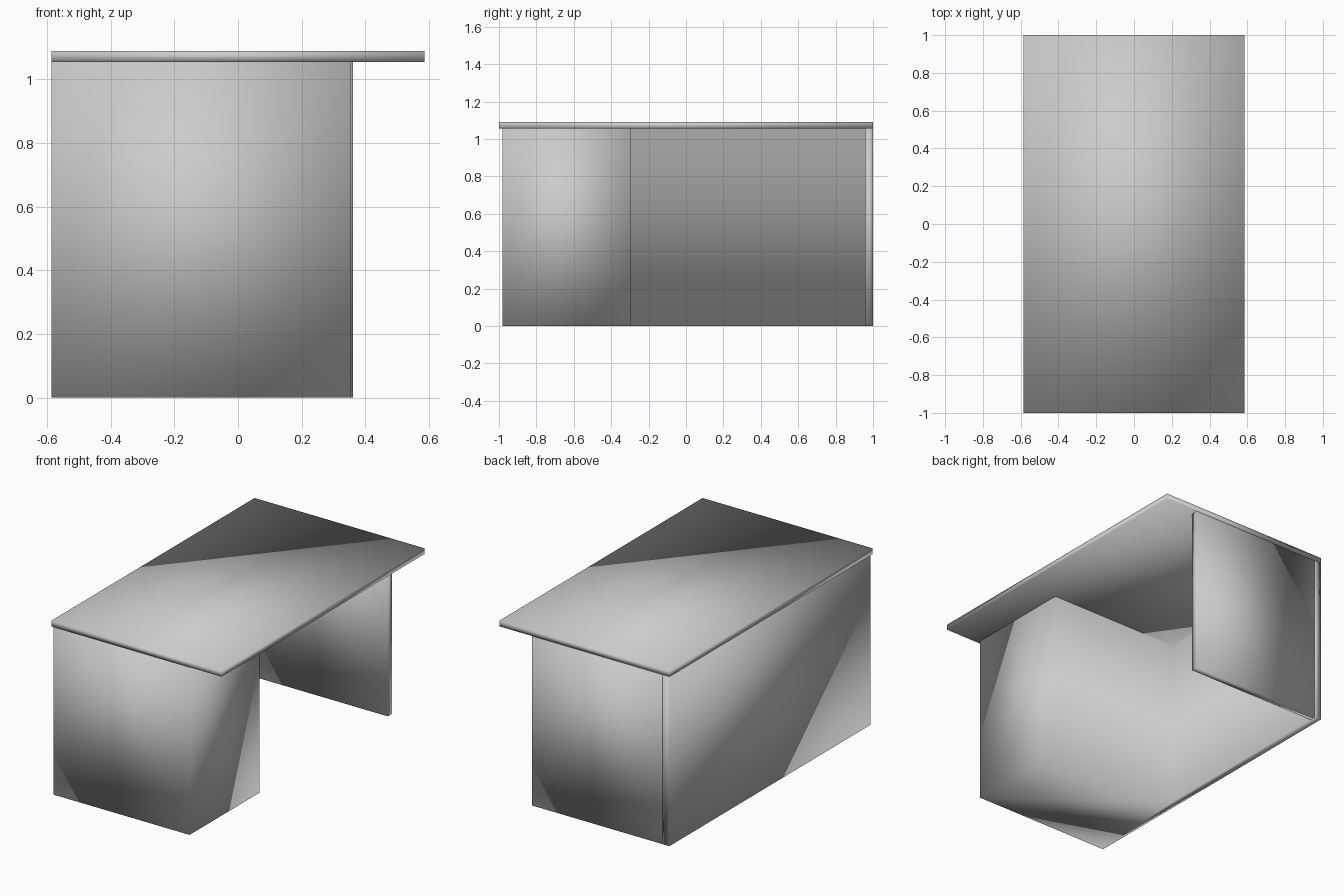
import bpy
import bmesh

if "Cube" in bpy.data.objects:
    bpy.data.objects.remove(bpy.data.objects["Cube"])

LEFT, TOP_Z = -0.586, 1.055   # outer face of the back panel, underside of the top
BACK_T = 0.046                # back panel thickness


def prism(name, outline, z0, z1):
    """Extrude a counter-clockwise plan outline from z0 to z1."""
    bm = bmesh.new()
    base = bm.faces.new([bm.verts.new((x, y, z0)) for x, y in outline])
    ext = bmesh.ops.extrude_face_region(bm, geom=[base], use_keep_orig=True)
    for v in ext["geom"]:
        if isinstance(v, bmesh.types.BMVert):
            v.co.z = z1
    bmesh.ops.recalc_face_normals(bm, faces=bm.faces[:])
    for f in bm.faces:
        f.smooth = True       # original shades softly across its corners
    mesh = bpy.data.meshes.new(name)
    bm.to_mesh(mesh)
    bm.free()
    obj = bpy.data.objects.new(name, mesh)
    bpy.context.collection.objects.link(obj)
    return obj


def rect(x0, x1, y0, y1):
    return [(x0, y0), (x1, y0), (x1, y1), (x0, y1)]


# Desk top slab
prism("desk_top", rect(-0.586, 0.586, -1.0, 1.0), TOP_Z, 1.09)

# Solid pedestal with the long back panel, one L-shaped plan
inner = LEFT + BACK_T
prism("pedestal_and_back_panel",
      [(LEFT, -0.98), (0.353, -0.98), (0.353, -0.294),
       (inner, -0.294), (inner, 1.0), (LEFT, 1.0)], 0.0, TOP_Z)

# Far end panel carrying the other side of the top
prism("end_panel", rect(inner, 0.361, 0.958, 1.0), 0.0, TOP_Z)
